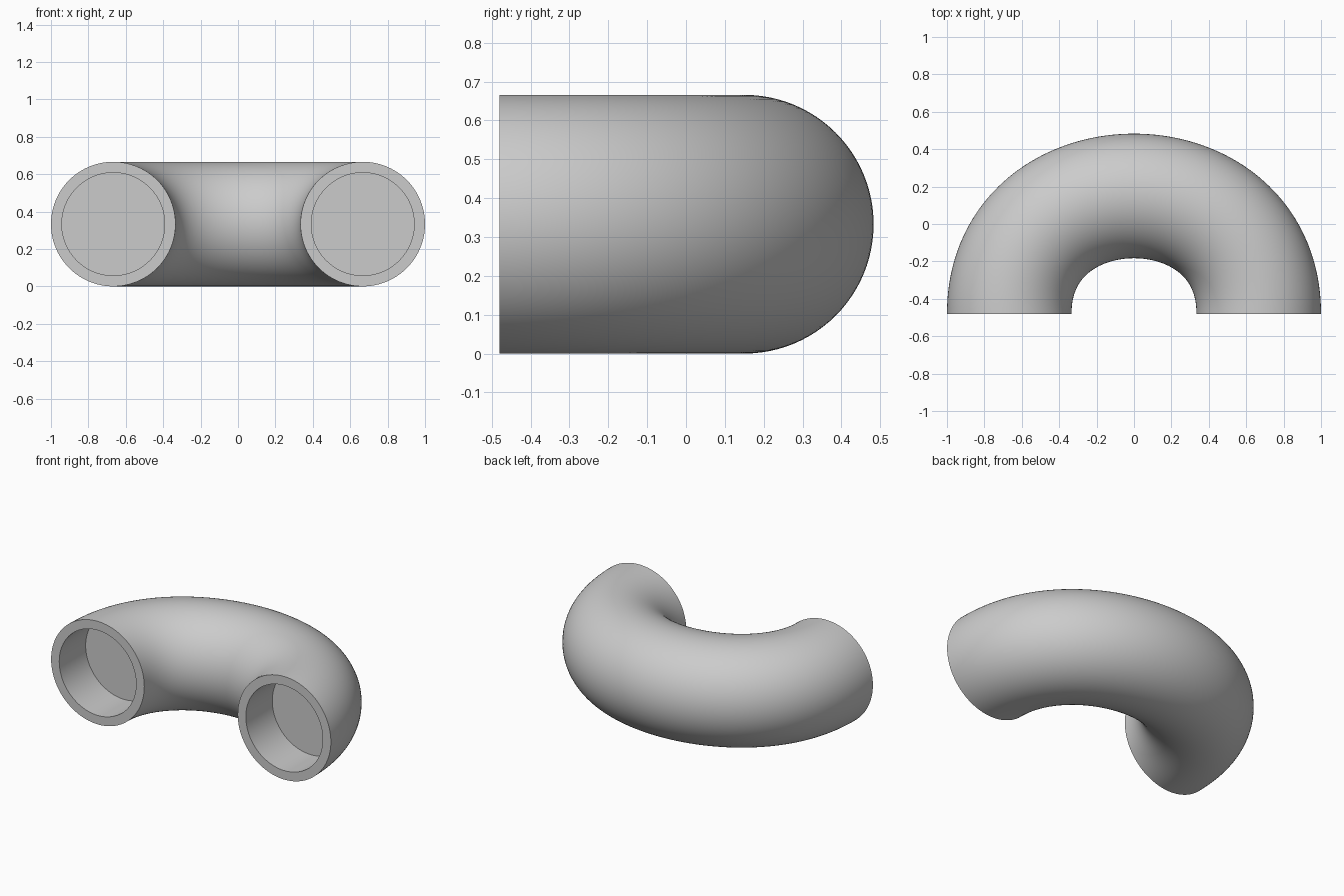
import bpy, bmesh, math
from mathutils import Vector

if "Cube" in bpy.data.objects:
    bpy.data.objects.remove(bpy.data.objects["Cube"])

R = 0.333          # tube radius
HOLE = 0.275       # socket radius
DEPTH = 0.27       # socket depth
END_X, END_Y = 0.667, -0.48
HANDLE = 0.84      # bezier handle length of the bend
SIDES, STEPS = 96, 96

mat = bpy.data.materials.new("light grey")
mat.diffuse_color = (0.6, 0.6, 0.6, 1)
mat.use_nodes = True
mat.node_tree.nodes["Principled BSDF"].inputs["Base Color"].default_value = mat.diffuse_color

bm = bmesh.new()


def ring(center, normal, radius):
    """Circle of vertices spanned by a horizontal normal and the z axis."""
    return [bm.verts.new(center + radius * (normal * math.cos(a) + Vector((0, 0, math.sin(a)))))
            for a in (2 * math.pi * i / SIDES for i in range(SIDES))]


def bridge(a, b):
    for i in range(SIDES):
        j = (i + 1) % SIDES
        bm.faces.new((a[i], a[j], b[j], b[i]))


# Curved outer skin, swept along one cubic bezier
rings = []
for k in range(STEPS + 1):
    t = k / STEPS
    x = END_X * (-1 + 6 * t * t - 4 * t ** 3)
    y = END_Y + 3 * HANDLE * t * (1 - t)
    tangent = Vector((12 * END_X * t * (1 - t), 3 * HANDLE * (1 - 2 * t), 0)).normalized()
    normal = Vector((tangent.y, -tangent.x, 0))
    rings.append(ring(Vector((x, y, R)), normal, R))
for a, b in zip(rings, rings[1:]):
    bridge(a, b)

# Flat rim, straight socket wall and socket floor at each end
for outer, sx in ((rings[0], -1), (rings[-1], 1)):
    normal = Vector((-sx, 0, 0))
    rim = ring(Vector((sx * END_X, END_Y, R)), normal, HOLE)
    floor = ring(Vector((sx * END_X, END_Y + DEPTH, R)), normal, HOLE)
    bridge(outer, rim)
    bridge(rim, floor)
    bm.faces.new(floor)

bmesh.ops.recalc_face_normals(bm, faces=bm.faces)
mesh = bpy.data.meshes.new("curved_tube")
bm.to_mesh(mesh)
bm.free()
mesh.materials.append(mat)
tube = bpy.data.objects.new("curved_tube", mesh)
bpy.context.collection.objects.link(tube)
bpy.context.view_layer.objects.active = tube
tube.select_set(True)
bpy.ops.object.shade_smooth_by_angle(angle=math.radians(35))
